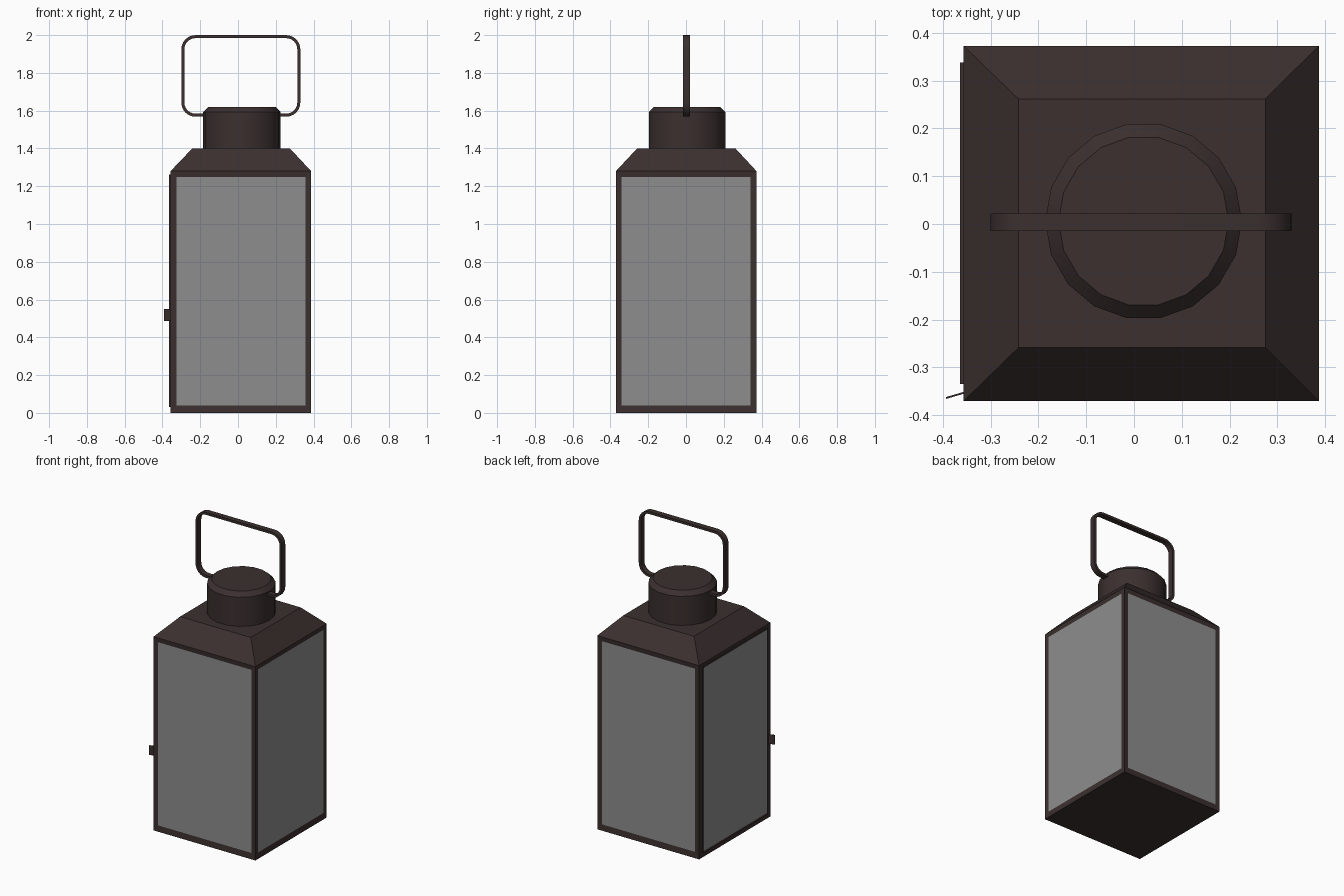
import bpy, bmesh, math
from mathutils import Vector

if "Cube" in bpy.data.objects:
    bpy.data.objects.remove(bpy.data.objects["Cube"])


def material(name, rgb):
    m = bpy.data.materials.new(name)
    m.diffuse_color = (*rgb, 1)
    m.use_nodes = True
    m.node_tree.nodes["Principled BSDF"].inputs["Base Color"].default_value = m.diffuse_color
    return m


METAL = material("dark_brown_metal", (0.043, 0.029, 0.028))
GLASS = material("grey_glass", (0.27, 0.27, 0.27))


def finish(bm, name, smooth=False):
    bmesh.ops.recalc_face_normals(bm, faces=bm.faces)
    me = bpy.data.meshes.new(name)
    bm.to_mesh(me)
    bm.free()
    me.materials.append(METAL)
    me.materials.append(GLASS)
    ob = bpy.data.objects.new(name, me)
    bpy.context.collection.objects.link(ob)
    if smooth:
        bpy.ops.object.select_all(action='DESELECT')
        ob.select_set(True)
        bpy.context.view_layer.objects.active = ob
        bpy.ops.object.shade_smooth_by_angle(angle=math.radians(30))
    return ob


def loft(rings):
    """Closed solid through a stack of equal-length rings."""
    bm = bmesh.new()
    loops = [[bm.verts.new(p) for p in r] for r in rings]
    n = len(loops[0])
    for a, b in zip(loops, loops[1:]):
        for i in range(n):
            j = (i + 1) % n
            bm.faces.new((a[i], a[j], b[j], b[i]))
    bm.faces.new(loops[0][::-1])
    bm.faces.new(loops[-1])
    bmesh.ops.recalc_face_normals(bm, faces=bm.faces)
    bm.normal_update()
    return bm


def rect(x0, x1, y0, y1, z):
    return [(x0, y0, z), (x1, y0, z), (x1, y1, z), (x0, y1, z)]


def glaze(bm, directions, width, z0, z1):
    """Inset a glass pane into each side face looking along the directions."""
    for d in directions:
        f = max(bm.faces, key=lambda f: f.normal.dot(Vector(d)) * (abs(f.normal.z) < 0.1))
        bmesh.ops.inset_region(bm, faces=[f], thickness=width, depth=-0.003)
        f.material_index = 1
        mid = f.calc_center_median().z
        for v in f.verts:
            v.co.z = z0 if v.co.z < mid else z1


# body with three panes, and sloping roof on top
X0, X1, Y0, Y1 = -0.357, 0.387, -0.371, 0.373
bm = loft([rect(X0, X1, Y0, Y1, 0), rect(X0, X1, Y0, Y1, 1.28)])
glaze(bm, [(0, -1, 0), (1, 0, 0), (0, 1, 0)], 0.043, 0.04, 1.25)
finish(bm, "lantern_body")
finish(loft([rect(X0, X1, Y0, Y1, 1.28), rect(-0.242, 0.275, -0.259, 0.262, 1.40)]), "roof")

# glazed door on the left side
bm = loft([rect(-0.364, X0 + 0.004, -0.335, 0.338, 0.03),
           rect(-0.364, X0 + 0.004, -0.335, 0.338, 1.263)])
glaze(bm, [(-1, 0, 0)], 0.01, 0.04, 1.25)
finish(bm, "door")

# thin latch tab at the front edge of the door
tab = [(-0.355, -0.355), (-0.393, -0.366), (-0.393, -0.362), (-0.355, -0.351)]
finish(loft([[(x, y, z) for x, y in tab] for z in (0.487, 0.55)]), "latch")


# round chimney with chamfered rim
def ring(r, z, n=18):
    return [(0.02 + r * math.cos(math.tau * i / n), 0.006 + r * math.sin(math.tau * i / n), z)
            for i in range(n)]


finish(loft([ring(0.206, 1.39), ring(0.206, 1.592), ring(0.178, 1.62)]), "chimney", True)


# flat-strap carrying handle: rounded rectangle, open at the chimney
def handle_path(off):
    half, zlo, zhi, r = 0.315 - off, 1.568 + off, 2.0 - off, 0.075 - off
    pts = [(0.18, zlo)]
    for sx, cz, start in ((1, zlo + r, -90), (1, zhi - r, 0), (-1, zhi - r, 90), (-1, zlo + r, 180)):
        for k in range(7):
            a = math.radians(start + 15 * k)
            pts.append((sx * (half - r) + r * math.cos(a), cz + r * math.sin(a)))
    pts.append((-0.18, zlo))
    return [(x + 0.015, z) for x, z in pts]


strap = [[(xo, -0.015, zo), (xo, 0.022, zo), (xi, 0.022, zi), (xi, -0.015, zi)]
         for (xo, zo), (xi, zi) in zip(handle_path(0), handle_path(0.016))]
finish(loft(strap), "handle", True)
